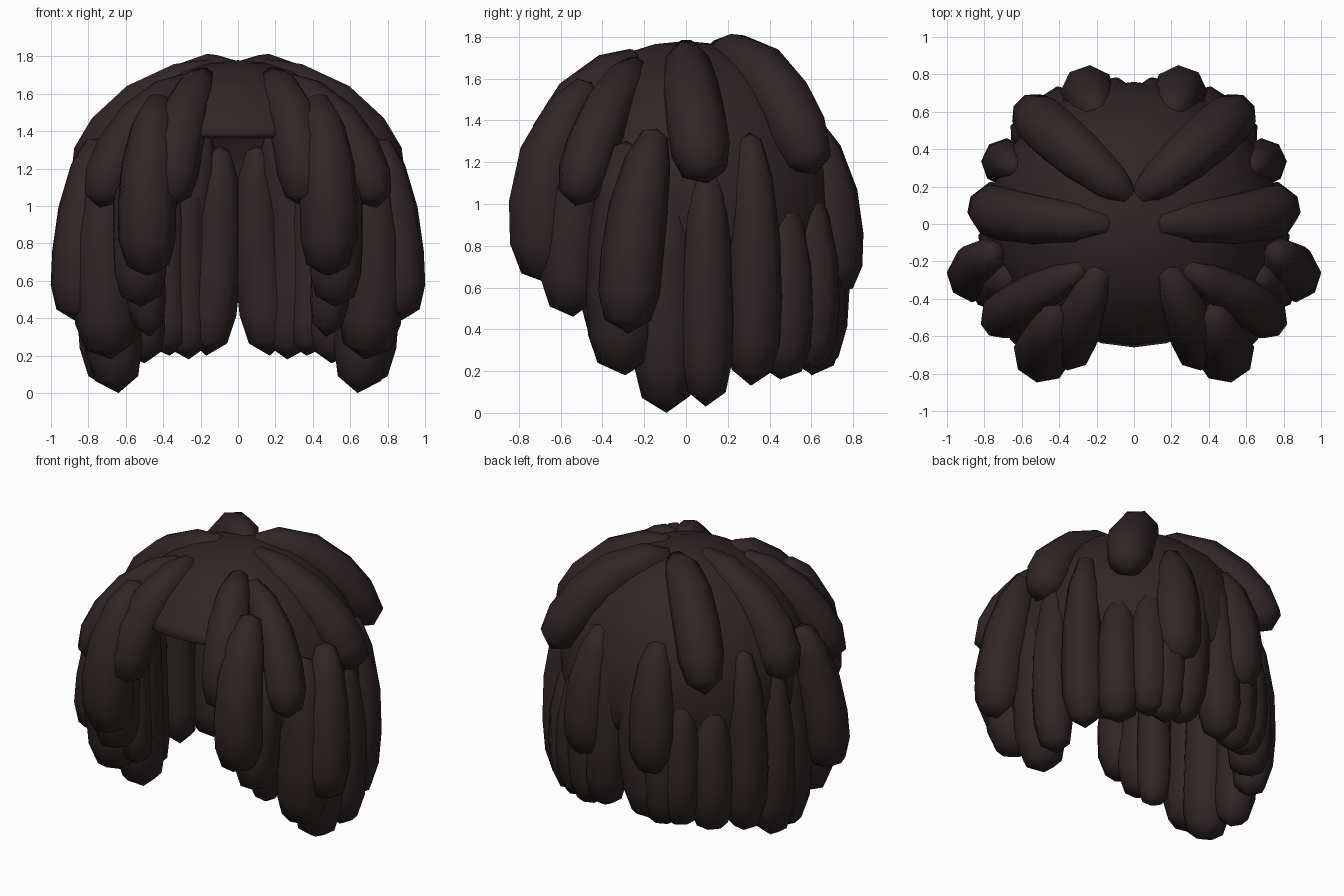
import bpy, bmesh, math
from mathutils import Vector

cube = bpy.data.objects.get("Cube")
if cube:
    bpy.data.objects.remove(cube)

hair = bpy.data.materials.new("dark brown hair")
hair.use_nodes = True
color = (0.029, 0.019, 0.019, 1)
hair.diffuse_color = color
bsdf = hair.node_tree.nodes["Principled BSDF"]
bsdf.inputs["Base Color"].default_value = color
bsdf.inputs["Roughness"].default_value = 0.8


def finish(name, bm):
    """Turn a bmesh into a smooth shaded object."""
    bmesh.ops.recalc_face_normals(bm, faces=bm.faces[:])
    mesh = bpy.data.meshes.new(name)
    bm.to_mesh(mesh)
    bm.free()
    mesh.materials.append(hair)
    for p in mesh.polygons:
        p.use_smooth = True
    ob = bpy.data.objects.new(name, mesh)
    bpy.context.collection.objects.link(ob)
    return ob


# Thickness of a lock along its length: slim root, full body, blunt point
PROFILE = [(0.03, 0.42), (0.18, 0.74), (0.42, 0.94), (0.65, 1), (0.82, 0.98), (0.94, 0.75)]
SIDES = 8


def lock(name, root, middle, tip, radius):
    """A tapered lock through three points, mirrored to the other side."""
    root, middle, tip = Vector(root), Vector(middle), Vector(tip)
    ctrl = middle * 2 - (root + tip) / 2
    bm = bmesh.new()
    rings = []
    for t, width in PROFILE:
        centre = root * (1 - t) ** 2 + ctrl * 2 * t * (1 - t) + tip * t ** 2
        along = ((ctrl - root) * (1 - t) + (tip - ctrl) * t).normalized()
        side = along.cross(centre - Vector((0, 0, 0.6))).normalized()
        out = side.cross(along)
        ring = []
        for i in range(SIDES):
            a = math.tau * (i + 0.5) / SIDES
            offset = (side * math.cos(a) + out * math.sin(a)) * radius * width
            ring.append(bm.verts.new(centre + offset))
        rings.append(ring)
    start, end = bm.verts.new(root), bm.verts.new(tip)
    for i in range(SIDES):
        j = (i + 1) % SIDES
        bm.faces.new((start, rings[0][j], rings[0][i]))
        bm.faces.new((end, rings[-1][i], rings[-1][j]))
        for a, b in zip(rings, rings[1:]):
            bm.faces.new((a[i], a[j], b[j], b[i]))
    ob = finish(name, bm)
    mirror = ob.modifiers.new("mirror", "MIRROR")
    mirror.use_mirror_merge = False


def hanging(name, x, y, top, end, radius):
    """A lock that hangs almost straight down, bowed slightly outwards."""
    lock(name, (x * 0.92, y * 0.92, top), (x, y, (top + end) / 2),
         (x * 0.94, y * 0.94, end), radius)


# Scalp cap, with an opening for the face
bm = bmesh.new()
bmesh.ops.create_uvsphere(bm, u_segments=24, v_segments=16, radius=1)
for v in bm.verts:
    v.co = Vector((v.co.x * 0.78, v.co.y * 0.76, v.co.z * 0.78 + 1))
HEM, BROW, FACE = 0.8, 1.38, -0.44
for point, normal in (((0, 0, HEM), (0, 0, 1)), ((0, 0, BROW), (0, 0, 1)),
                      ((0, FACE, 0), (0, 1, 0))):
    geom = bm.verts[:] + bm.edges[:] + bm.faces[:]
    bmesh.ops.bisect_plane(bm, geom=geom, plane_co=point, plane_no=normal)
cut = []
for f in bm.faces:
    c = f.calc_center_median()
    if c.z < HEM or (c.z < BROW and c.y < FACE):
        cut.append(f)
bmesh.ops.delete(bm, geom=cut, context="FACES")
cap = finish("scalp_cap", bm)
cap.modifiers.new("thickness", "SOLIDIFY").thickness = 0.04

# Locks radiating from the crown
lock("crown_back_lock", (0.01, 0.13, 1.72), (0.32, 0.39, 1.59), (0.58, 0.62, 1.14), 0.15)
lock("crown_side_lock", (0.1, 0, 1.74), (0.57, 0.03, 1.49), (0.8, 0.1, 1.1), 0.15)
lock("fringe_outer_lock", (0.25, -0.23, 1.67), (0.57, -0.4, 1.4), (0.74, -0.53, 0.99), 0.13)
lock("fringe_inner_lock", (0.17, -0.22, 1.7), (0.3, -0.54, 1.44), (0.36, -0.68, 0.99), 0.14)

# Locks framing the face
lock("face_front_lock", (0.42, -0.45, 1.58), (0.48, -0.67, 1.15), (0.48, -0.66, 0.62), 0.16)
lock("face_middle_lock", (0.55, -0.4, 1.4), (0.53, -0.54, 0.95), (0.52, -0.54, 0.46), 0.15)
lock("temple_lock", (0.75, -0.14, 1.36), (0.83, -0.24, 0.9), (0.86, -0.28, 0.38), 0.15)

# Long locks hanging around the sides
for name, *place in (
        ("cheek_lock", 0.72, -0.31, 1.3, 0.18, 0.17),
        ("cheek_inner_lock", 0.5, -0.4, 1.35, 0.3, 0.11),
        ("ear_front_lock", 0.68, -0.1, 1.3, 0, 0.16),
        ("ear_lock", 0.74, 0.1, 1.25, 0.03, 0.13),
        ("ear_back_lock", 0.69, 0.33, 1.34, 0.13, 0.13)):
    hanging(name, *place)

# Locks closing the back
for name, *place in (
        ("nape_outer_lock", 0.53, 0.48, 1.06, 0.16, 0.14),
        ("nape_corner_lock", 0.39, 0.61, 1.1, 0.2, 0.13),
        ("nape_middle_lock", 0.28, 0.64, 1.2, 0.18, 0.13)):
    hanging(name, *place)
lock("nape_inner_lock", (0.1, 0.62, 1.32), (0.11, 0.65, 0.8), (0.17, 0.62, 0.2), 0.14)
lock("back_cover_lock", (0.2, 0.58, 1.4), (0.24, 0.69, 0.98), (0.24, 0.68, 0.56), 0.15)
